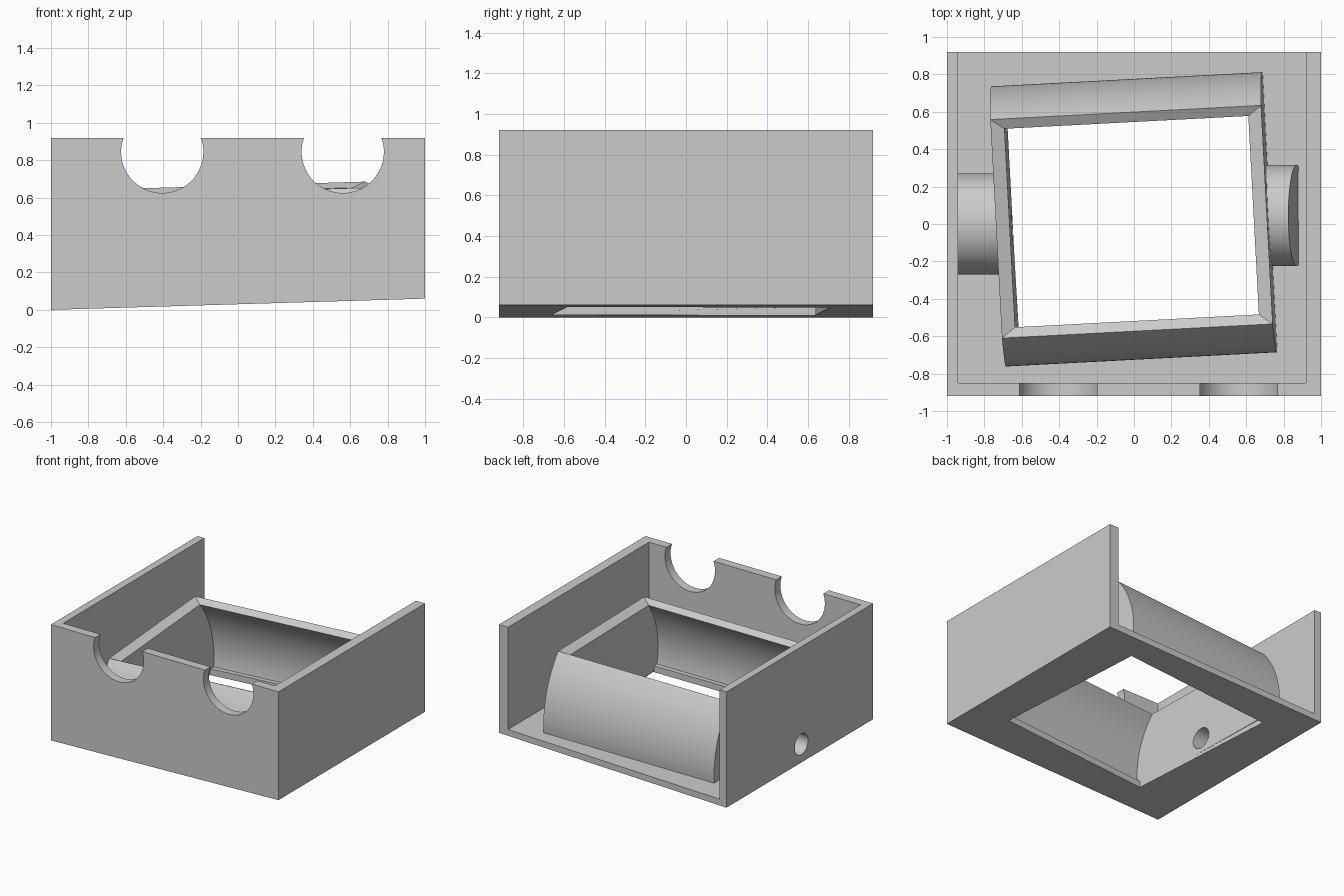
import bpy, bmesh
from math import sin, cos, pi, radians, sqrt, asin
from mathutils import Matrix, Vector

cube = bpy.data.objects.get("Cube")
if cube:
    bpy.data.objects.remove(cube, do_unlink=True)

grey = bpy.data.materials.new("plain grey")
grey.use_nodes = True
COLOR = (0.6, 0.6, 0.6, 1)
grey.diffuse_color = COLOR
grey.node_tree.nodes["Principled BSDF"].inputs["Base Color"].default_value = COLOR


def underside(x):
    """Height of the sloping underside."""
    return 0.03 * (x + 1)


def loft(name, loops, closed=False, matrix=None):
    """Bridge equal point loops; cap both ends or join last to first."""
    bm = bmesh.new()
    rows = [[bm.verts.new(p) for p in loop] for loop in loops]
    n = len(rows[0])
    pairs = list(zip(rows, rows[1:]))
    if closed:
        pairs.append((rows[-1], rows[0]))
    else:
        bm.faces.new(rows[0])
        bm.faces.new(rows[-1])
    for a, b in pairs:
        for i in range(n):
            j = (i + 1) % n
            bm.faces.new((a[i], a[j], b[j], b[i]))
    bmesh.ops.recalc_face_normals(bm, faces=bm.faces)
    if matrix:
        bm.transform(matrix)
    mesh = bpy.data.meshes.new(name)
    bm.to_mesh(mesh)
    bm.free()
    mesh.materials.append(grey)
    obj = bpy.data.objects.new(name, mesh)
    bpy.context.collection.objects.link(obj)
    return obj


def activate(obj):
    bpy.ops.object.select_all(action='DESELECT')
    obj.select_set(True)
    bpy.context.view_layer.objects.active = obj


def rect(hx, hy, z):
    return [Vector((sx * hx, sy * hy, z))
            for sx, sy in ((-1, -1), (1, -1), (1, 1), (-1, 1))]


# Side walls following the sloping underside
def side_wall(name, x0, x1):
    loops = [[(x0, y, underside(x0)), (x1, y, underside(x1)),
              (x1, y, 0.92), (x0, y, 0.92)] for y in (-0.85, 0.92)]
    return loft(name, loops)


left_wall = side_wall("pivot_side_wall", -1, -0.94)
right_wall = side_wall("plain_side_wall", 0.92, 1)

# Front wall with two round notches
NOTCH_R, NOTCH_Z, TOP = 0.22, 0.845, 0.92
outline = [(-1, 0), (1, 0.06), (1, TOP)]
lift = asin((TOP - NOTCH_Z) / NOTCH_R)
for cx in (0.56, -0.405):
    for i in range(41):
        a = lift - (pi + 2 * lift) * i / 40
        outline.append((cx + NOTCH_R * cos(a), NOTCH_Z + NOTCH_R * sin(a)))
outline.append((-1, TOP))
front_wall = loft("front_wall", [[(x, y, z) for x, z in outline] for y in (-0.92, -0.85)])

# Sloping floor with a slightly turned square opening
turn = Matrix.Rotation(radians(3.4), 4, 'Z')


def floor_loops(dz):
    outer = [(-0.94, -0.85), (0.92, -0.85), (0.92, 0.92), (-0.94, 0.92)]
    inner = [turn @ p + Vector((0.005, 0.025, 0)) for p in rect(0.655, 0.648, 0)]
    return [[(p[0], p[1], underside(p[0]) + dz) for p in loop] for loop in (outer, inner)]


low, high = floor_loops(0), floor_loops(0.05)
floor = loft("floor", [low[0], high[0], high[1], low[1]], closed=True)

# Tilted frame: barrel-shaped front and back, flat ends, bevelled rim
tilt = (Matrix.Translation((0, 0.025, 0.18)) @ Matrix.Rotation(radians(3), 4, 'Z')
        @ Matrix.Rotation(radians(-1.7), 4, 'Y') @ Matrix.Rotation(radians(1.5), 4, 'X'))


def barrel(radius, hx, z0, z1, steps=24):
    a0, a1 = asin(z0 / radius), asin(z1 / radius)
    angles = [a0 + (a1 - a0) * i / steps for i in range(steps + 1)]
    return [rect(hx, radius * cos(a), radius * sin(a)) for a in angles]


frame = loft("tilted_frame",
             barrel(0.75, 0.725, -0.125, 0.469) + barrel(0.69, 0.653, 0.44, -0.125),
             closed=True, matrix=tilt)


# Round pivot bosses, buried in the floor
def boss(name, x0, end_x, cy, cz, radius=0.27):
    ring = []
    for i in range(64):
        a = 2 * pi * i / 64
        ring.append((cy + radius * cos(a), max(cz + radius * sin(a), underside(x0) + 0.02)))
    return loft(name, [[(x0, y, z) for y, z in ring],
                       [(end_x(z), y, z) for y, z in ring]])


left_boss = boss("wall_boss", -0.72, lambda z: -0.95, 0, 0.165)
right_boss = boss("frame_boss", 0.69, lambda z: min(0.88, 0.825 + 0.17 * (0.46 - z)), 0.045, 0.19)

# Pivot bore through wall, boss and frame end
bore = loft("bore_cutter", [[(x, -0.02 + 0.083 * cos(2 * pi * i / 40),
                              0.115 + underside(x) + 0.03 + 0.083 * sin(2 * pi * i / 40))
                             for i in range(40)] for x in (-1.1, -0.5)])
bore.hide_render = True
for obj in (left_wall, left_boss, frame):
    activate(obj)
    mod = obj.modifiers.new("bore", 'BOOLEAN')
    mod.operation = 'DIFFERENCE'
    mod.solver = 'EXACT'
    mod.object = bore
    bpy.ops.object.modifier_apply(modifier=mod.name)
bpy.data.objects.remove(bore, do_unlink=True)

for obj in (left_wall, right_wall, front_wall, floor, frame, left_boss, right_boss):
    activate(obj)
    bpy.ops.object.shade_smooth_by_angle(angle=radians(30))
